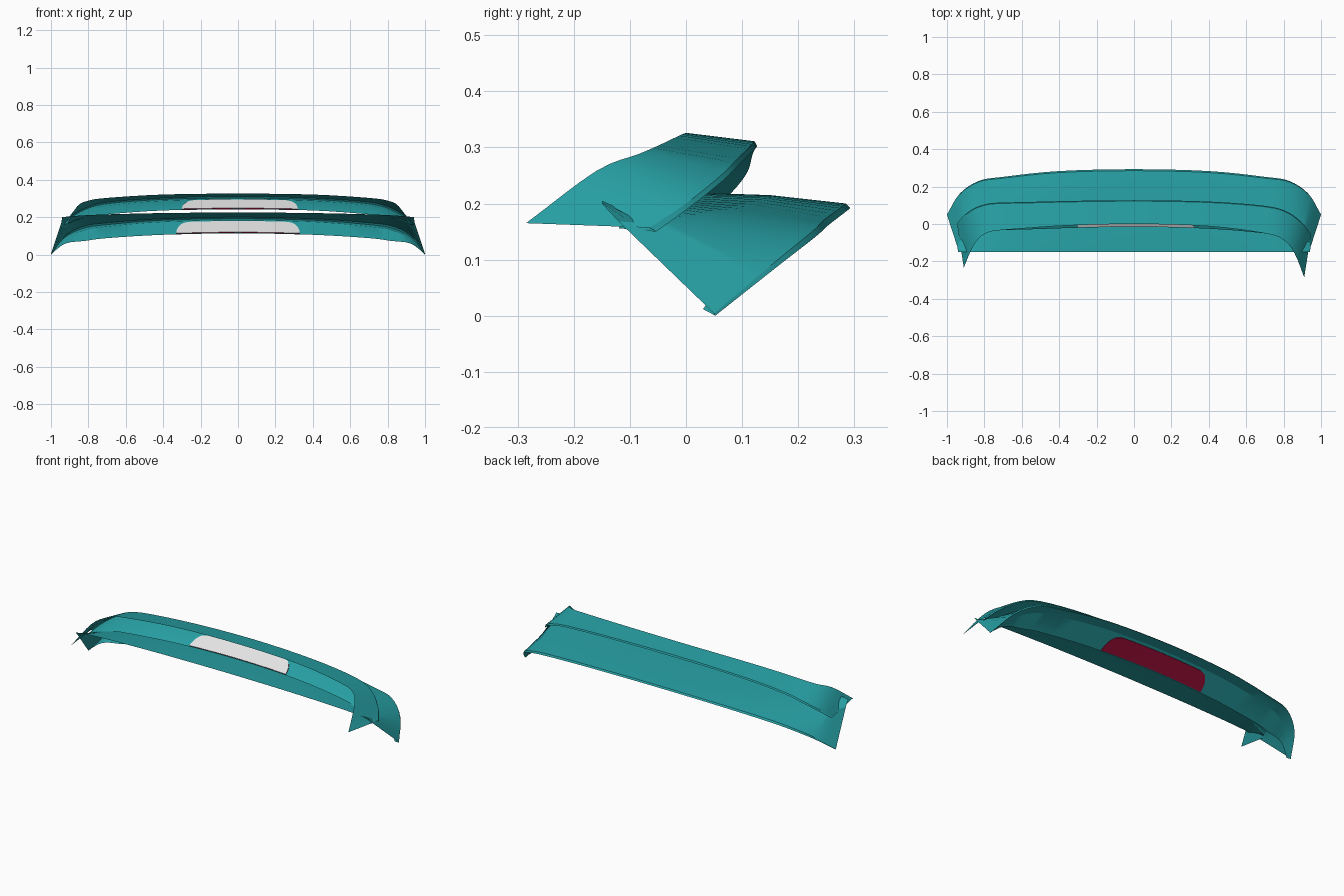
import bpy, math
from mathutils import Vector

if "Cube" in bpy.data.objects:
    bpy.data.objects.remove(bpy.data.objects["Cube"])


def material(name, rgb):
    m = bpy.data.materials.new(name)
    m.diffuse_color = (*rgb, 1)
    m.use_nodes = True
    m.node_tree.nodes["Principled BSDF"].inputs["Base Color"].default_value = m.diffuse_color
    return m


TEAL = material("teal paint", (0.02, 0.35, 0.37))
WHITE = material("white lens", (0.78, 0.78, 0.78))
RED = material("red lens", (0.38, 0.005, 0.045))


def build(name, verts, faces, mats, slots=None):
    me = bpy.data.meshes.new(name)
    me.from_pydata(verts, [], faces)
    for m in mats:
        me.materials.append(m)
    if slots:
        me.polygons.foreach_set("material_index", slots)
    ob = bpy.data.objects.new(name, me)
    bpy.context.collection.objects.link(ob)
    bpy.ops.object.select_all(action='DESELECT')
    ob.select_set(True)
    bpy.context.view_layer.objects.active = ob
    bpy.ops.object.shade_smooth_by_angle(angle=math.radians(25))
    return ob


def rail(pts, left, steps=4):
    """Smooth line through the right-hand points, mirrored to the left."""
    p = [Vector(q) for q in pts]
    p = [Vector((-p[1].x, p[1].y, p[1].z))] + p + [p[-1] * 2 - p[-2]]
    half = []
    for i in range(1, len(p) - 2):
        a, b, c, d = p[i - 1:i + 3]
        for k in range(steps):
            t = k / steps
            half.append(0.5 * (2 * b + (c - a) * t + (2 * a - 5 * b + 4 * c - d) * t ** 2
                               + (3 * b - a - 3 * c + d) * t ** 3))
    half.append(p[-2])
    mirror = [Vector((-v.x, v.y + left * abs(v.x) ** 4, v.z)) for v in half[:0:-1]]
    return mirror + half


def loft(name, rails):
    n = len(rails[0])
    verts = [v for r in rails for v in r]
    faces = [(j * n + i, j * n + i + 1, (j + 1) * n + i + 1, (j + 1) * n + i)
             for j in range(len(rails) - 1) for i in range(n - 1)]
    return build(name, verts, faces, [TEAL])


def at_x(r, x):
    for a, b in zip(r, r[1:]):
        if a.x <= x <= b.x:
            return a.lerp(b, (x - a.x) / (b.x - a.x))


def light(name, top, bottom, cx, half_w):
    """Thin lens set in the rear panel: red behind, white in front."""
    cols, rows = 24, 10
    verts, faces, slots = [], [], []
    for side in (1, -1):
        for j in range(rows + 1):
            t = j / rows
            w = half_w * (0.80 + 0.20 * math.sqrt(1 - (1 - t) ** 2))
            for i in range(cols + 1):
                x = cx + w * (2 * i / cols - 1)
                a, b = at_x(top, x), at_x(bottom, x)
                d = b - a
                n = Vector((0, -d.z, d.y)).normalized()
                verts.append(a.lerp(b, 0.12 + 0.84 * t) + n * 0.004 * side)
    c = cols + 1
    size = c * (rows + 1)
    for j in range(rows):
        for i in range(cols):
            k = j * c + i
            q = (k, k + c, k + c + 1, k + 1)
            faces += [q, tuple(v + size for v in reversed(q))]
            slots += [0, 1]
    rim = ([i for i in range(c)] + [j * c + cols for j in range(1, rows + 1)]
           + [rows * c + i for i in range(cols - 1, -1, -1)]
           + [j * c for j in range(rows - 1, 0, -1)])
    for a, b in zip(rim, rim[1:] + rim[:1]):
        faces.append((a, b, b + size, a + size))
        slots.append(0)
    build(name, verts, faces, [RED, WHITE], slots)


# Lower spoiler: roof sheet, crest, lip, lip underside and rear panel
lower = [rail(r, 0) for r in (
    [(0, -.15, .225), (.4, -.15, .222), (.7, -.15, .215), (.82, -.15, .21), (.89, -.15, .205), (.94, -.15, .2)],
    [(0, .15, .215), (.4, .14, .21), (.7, .105, .195), (.82, .06, .18), (.9, -.03, .165), (.945, -.12, .168)],
    [(0, .285, .2), (.4, .275, .192), (.7, .245, .17), (.83, .225, .15), (.93, .16, .097), (1, .05, .004)],
    [(0, .293, .192), (.4, .283, .184), (.7, .252, .16), (.83, .23, .14), (.932, .162, .087), (.999, .052, 0)],
    [(0, .235, .185), (.4, .225, .175), (.7, .195, .15), (.82, .17, .13), (.915, .12, .085), (.995, .045, .004)],
    [(0, .135, .114), (.4, .125, .106), (.7, .105, .088), (.82, .09, .073), (.92, .07, .06), (.99, .03, .012)])]
loft("lower_spoiler", lower)
light("lower_brake_light", lower[4], lower[5], 0, .33)

# Upper spoiler: crest, lip, lip underside and rear panel, left tip swept less
upper = [rail(r, .075) for r in (
    [(0, 0, .326), (.4, -.012, .321), (.7, -.05, .303), (.8, -.085, .288), (.86, -.16, .258), (.91, -.285, .165)],
    [(0, .122, .311), (.4, .115, .302), (.7, .092, .28), (.82, .06, .248), (.9, .0, .2), (.945, -.065, .157)],
    [(0, .127, .302), (.4, .12, .295), (.7, .097, .272), (.82, .065, .24), (.9, .005, .192), (.943, -.053, .15)],
    [(0, .075, .298), (.4, .065, .288), (.7, .04, .262), (.8, .01, .235), (.88, -.05, .192), (.938, -.08, .152)],
    [(0, -.015, .243), (.4, -.025, .236), (.7, -.05, .215), (.8, -.07, .2), (.87, -.1, .182), (.93, -.12, .156)])]
loft("upper_spoiler", upper)
light("upper_brake_light", upper[3], upper[4], .01, .31)
